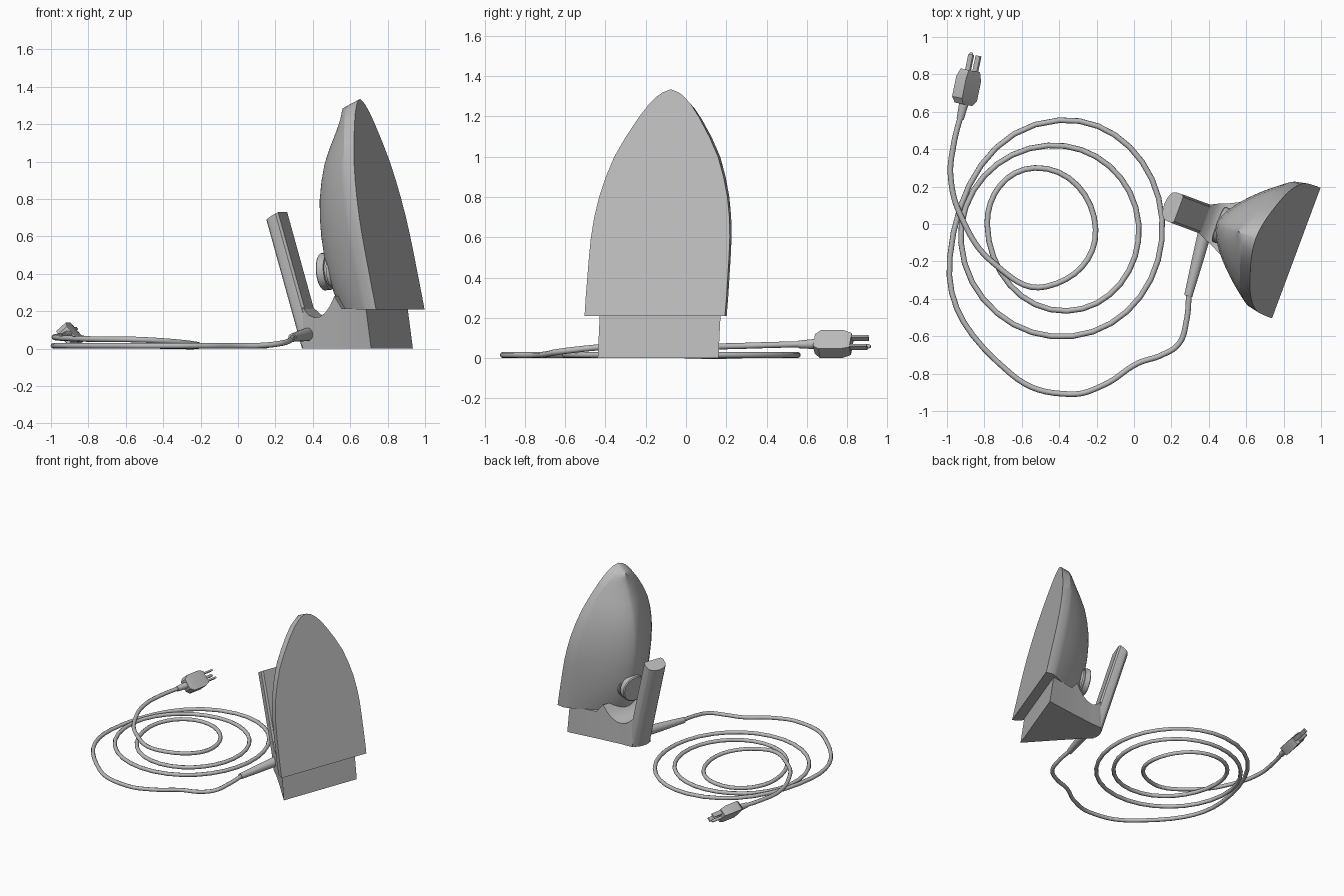
import bpy, bmesh, math
from mathutils import Matrix, Vector

if "Cube" in bpy.data.objects:
    bpy.data.objects.remove(bpy.data.objects["Cube"])

grey = bpy.data.materials.new("plain grey")
grey.use_nodes = True
COLOUR = (0.5, 0.5, 0.5, 1)
grey.diffuse_color = COLOUR
grey.node_tree.nodes["Principled BSDF"].inputs["Base Color"].default_value = COLOUR

# Iron frame: local x points out of the sole, local y runs across it
IRON = Matrix.Translation((0.055, 0.147, 0)) @ Matrix.Rotation(-0.356, 4, 'Z')


def finish(obj, matrix, angle=30):
    obj.matrix_world = matrix
    obj.data.materials.append(grey)
    bpy.ops.object.select_all(action='DESELECT')
    obj.select_set(True)
    bpy.context.view_layer.objects.active = obj
    bpy.ops.object.shade_smooth_by_angle(angle=math.radians(angle))
    return obj


def loft(name, rings, matrix=IRON, angle=30):
    """Skin a list of closed rings and cap both ends."""
    bm = bmesh.new()
    rows = [[bm.verts.new(p) for p in ring] for ring in rings]
    n = len(rows[0])
    for a, b in zip(rows, rows[1:]):
        for i in range(n):
            j = (i + 1) % n
            bm.faces.new((a[i], a[j], b[j], b[i]))
    bm.faces.new(rows[0])
    bm.faces.new(rows[-1])
    bmesh.ops.recalc_face_normals(bm, faces=bm.faces)
    mesh = bpy.data.meshes.new(name)
    bm.to_mesh(mesh)
    bm.free()
    obj = bpy.data.objects.new(name, mesh)
    bpy.context.collection.objects.link(obj)
    return finish(obj, matrix, angle)


def circle(r, n=24):
    return [(r * math.cos(math.tau * i / n), r * math.sin(math.tau * i / n)) for i in range(n)]


def tube(name, stations, matrix):
    """Round part along local z from (height, radius) pairs."""
    return loft(name, [[(x, y, z) for x, y in circle(r)] for z, r in stations], matrix)


def aim(start, end):
    d = Vector(end) - Vector(start)
    return Matrix.Translation(start) @ d.to_track_quat('Z', 'Y').to_matrix().to_4x4(), d.length


# Body with flat sole: height, half width, depth of the dome behind the sole
LEVELS = [(0.21, .372, .33), (0.3, .373, .355), (0.4, .372, .367), (0.5, .371, .37),
          (0.6, .368, .365), (0.7, .358, .353), (0.8, .34, .333), (0.9, .312, .303),
          (1.0, .275, .265), (1.1, .221, .213), (1.2, .157, .155), (1.26, .112, .125),
          (1.3, .071, .11), (1.32, .042, .105), (1.333, .006, .1)]
STEPS = 14


def body_ring(z, w, depth):
    x = 0.867 - 0.205 * (z - 0.21)
    rim = min(0.06, depth * 0.6)
    half = [(0, w), (rim, w * 0.965)]
    for i in range(1, STEPS + 1):
        s = math.sin(i / STEPS * math.pi / 2)
        half.append((rim + (depth - rim) * s, w * 0.965 * (1 - s) ** 0.62))
    outline = half + [(d, -y) for d, y in reversed(half[:-1])]
    drop = 0.5 * (z / 1.333) ** 8
    return [(x - d, y, z - d * drop) for d, y in outline]


loft("iron_body", [body_ring(*level) for level in LEVELS])

# Heel: wedge narrowing to the handle, with a scooped top
HEEL = [(.34, .08, .22), (.38, .1, .18), (.42, .115, .165), (.46, .135, .17), (.5, .155, .195),
        (.53, .17, .23), (.56, .185, .28), (.61, .21, .215)]
heel = [[(x, -w, 0), (x, w, 0), (x, w, h), (x, -w, h)] for x, w, h in HEEL]
heel.append([(.82, -.32, 0), (.82, .32, 0), (.79, .32, .215), (.79, -.32, .215)])
loft("heel", heel)

# Handle: leaning column, flat inside and rounded outside
section = [(.048, -.07), (.048, .07), (.035, .082), (-.005, .08)]
section += [(-.005 - .043 * math.sin(a), .08 * math.cos(a))
            for a in (math.pi * k / 8 for k in range(1, 8))]
section += [(-.005, -.08), (.035, -.082)]
foot = [(.363 + x, y, 0) for x, y in section]
top = [(.363 + x - .295 * (.705 + .5 * x), y, .705 + .5 * x) for x, y in section]
loft("handle", [foot, top])

# Temperature knob on the back of the dome
knob = IRON @ Matrix.Translation((.42, 0, .41)) @ Matrix.Rotation(math.radians(85), 4, 'Y')
tube("knob", [(0, .092), (.006, .1), (.045, .1), (.045, .085), (.06, .085), (.06, .1), (.14, .1)], knob)

# Strain relief
place, length = aim((.39, 0, .08), (.29, -.385, .058))
tube("strain_relief", [(0, .038), (length * .5, .031), (length, .022)], place)

# Cord: lead, three shrinking loops of quarter-turn points, then the run to the plug
LEAD = [(.295, -.36, .06), (.28, -.52, .045), (.24, -.64, .03), (.15, -.7, .018), (.02, -.745, .015),
        (-.16, -.86, .015), (-.34, -.91, .015), (-.66, -.8, .015)]
LOOPS = [(-.985, -.18), (-.4, .555), (.15, .03), (-.33, -.6),
         (-.925, -.1), (-.46, .42), (.025, 0), (-.36, -.465),
         (-.785, 0), (-.53, .3), (-.205, -.03)]
TAIL = [(-.47, -.335, .045), (-.75, -.21, .05), (-.92, .03, .055), (-.98, .25, .06),
        (-.965, .42, .065), (-.915, .62, .07)]
path = LEAD + [(x, y, .015) for x, y in LOOPS] + TAIL
curve = bpy.data.curves.new("cord", 'CURVE')
curve.dimensions = '3D'
curve.bevel_depth = 0.015
curve.bevel_resolution = 2
curve.resolution_u = 8
curve.use_fill_caps = True
spline = curve.splines.new('BEZIER')
spline.bezier_points.add(len(path) - 1)
for point, co in zip(spline.bezier_points, path):
    point.co = co
    point.handle_left_type = point.handle_right_type = 'AUTO'
cord = bpy.data.objects.new("cord", curve)
bpy.context.collection.objects.link(cord)
bpy.ops.object.select_all(action='DESELECT')
cord.select_set(True)
bpy.context.view_layer.objects.active = cord
bpy.ops.object.convert(target='MESH')
finish(bpy.context.object, Matrix(), 50)

# Plug frame: local y along the prongs, local x across the wide face
along = Vector((.2, .98, 0)).normalized()
wide = Vector((.65, -.13, -.76))
wide = (wide - along * wide.dot(along)).normalized()
thick = wide.cross(along)
PLUG = Matrix.Translation((-.912, .64, .07)) @ Matrix((wide, along, thick)).transposed().to_4x4()


def slab(name, stations, x0=0, z0=0):
    """Box-like part from (distance, half width, half thickness) stations."""
    loft(name, [[(x0 - w, y, z0 - t), (x0 + w, y, z0 - t), (x0 + w, y, z0 + t), (x0 - w, y, z0 + t)]
                for y, w, t in stations], PLUG)


slab("plug_body", [(0, .038, .03), (.03, .062, .036), (.14, .062, .036), (.185, .046, .03)])
for side, x in (("left", -.03), ("right", .03)):
    slab("plug_blade_" + side, [(.18, .006, .016), (.27, .006, .016)], x, .01)
place, length = aim((-.93, .56, .068), (-.908, .65, .07))
tube("plug_neck", [(0, .019), (length, .026)], place)
place = PLUG @ Matrix.Translation((0, .18, -.018)) @ Matrix.Rotation(-math.pi / 2, 4, 'X')
tube("plug_ground_pin", [(0, .011), (.09, .011), (.1, .006)], place)
